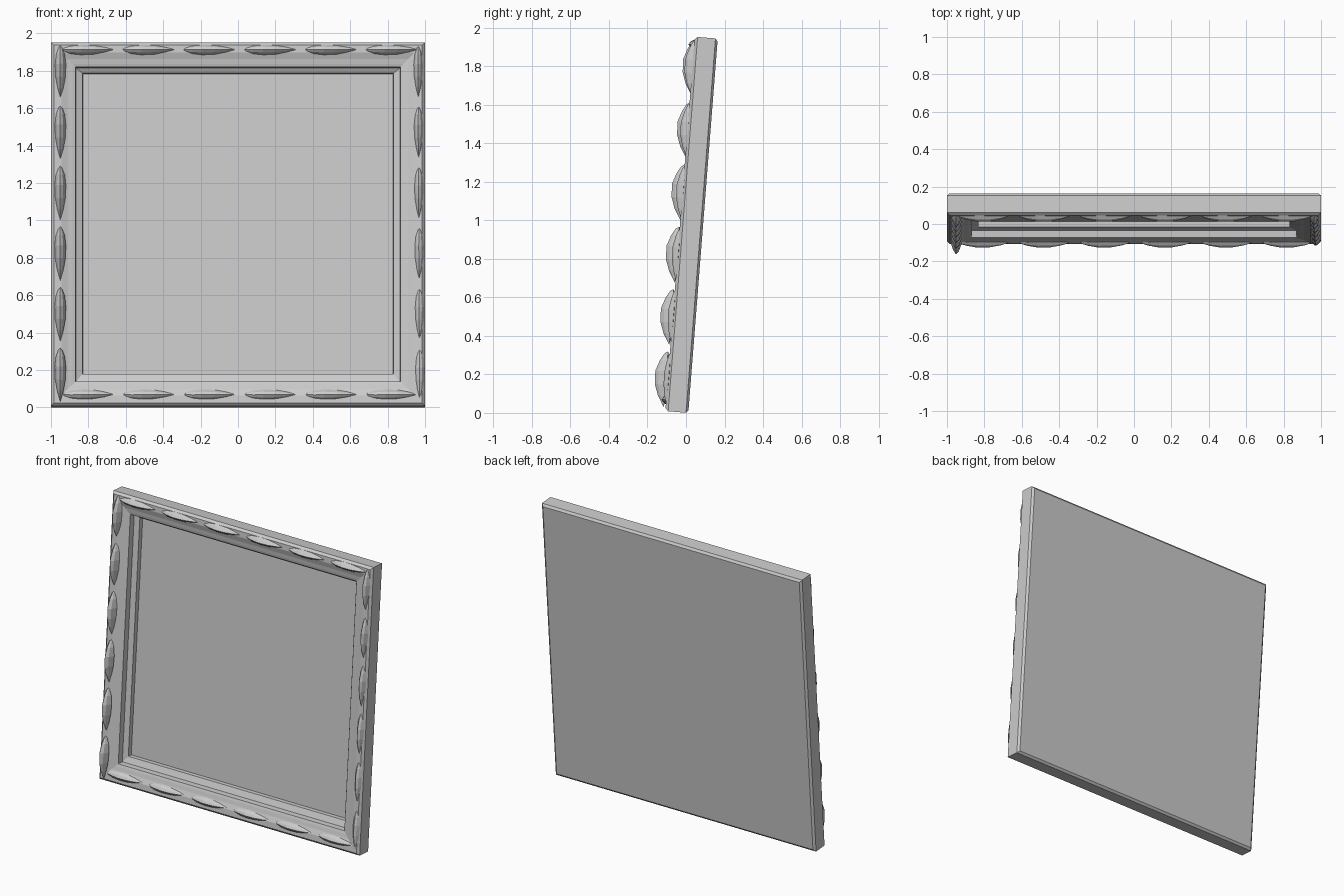
import bpy, bmesh, math
from mathutils import Matrix, Vector

if "Cube" in bpy.data.objects:
    bpy.data.objects.remove(bpy.data.objects["Cube"])

H = 1.95
# Leaning transform: local x = across, y = up the slab, z = out of the front
tilt = math.radians(90 - 4.5)
LEAN = Matrix.Translation((0, 0.012, 0.0)) @ Matrix.Rotation(tilt, 4, 'X')


def finish(name, bm):
    bmesh.ops.recalc_face_normals(bm, faces=bm.faces)
    me = bpy.data.meshes.new(name)
    bm.to_mesh(me)
    bm.free()
    ob = bpy.data.objects.new(name, me)
    bpy.context.collection.objects.link(ob)
    ob.matrix_world = LEAN
    return ob


def ring(bm, d, w):
    up = 0.008 if d > 0.15 else 0
    return [bm.verts.new(p) for p in ((-1 + d, d + up, w), (1 - d, d + up, w),
                                      (1 - d, H - d + up, w), (-1 + d, H - d + up, w))]


# Moulded frame with sunken panel: (inset from the outer edge, height above the back)
profile = [(0.015, 0), (0, 0.012), (0, 0.105), (0.015, 0.12), (0.055, 0.119),
           (0.09, 0.106), (0.115, 0.101), (0.131, 0.096), (0.135, 0.057),
           (0.168, 0.042), (0.17, 0.012)]
bm = bmesh.new()
rings = [ring(bm, d, w) for d, w in profile]
for a, b in zip(rings, rings[1:]):
    for i in range(4):
        j = (i + 1) % 4
        bm.faces.new((a[i], a[j], b[j], b[i]))
bm.faces.new(rings[0])
bm.faces.new(rings[-1])
finish("frame_and_panel", bm)


# Carved leaf: stations (position along length, width factor, height factor)
stations = [(0.04, 0.35, 0.3), (0.16, 0.8, 0.65), (0.36, 1, 1),
            (0.6, 0.9, 0.95), (0.8, 0.55, 0.6)]
section = [(-1, 0), (-0.6, 0.6), (-0.1, 1), (0.5, 0.7), (1, 0), (0, -0.25)]


def leaf(bm, centre, direction, length, half, height):
    d = Vector(direction)
    side = Vector((0, 0, 1)).cross(d)
    start = Vector(centre) - d * length / 2
    loops = []
    for t, fw, fh in stations:
        loops.append([bm.verts.new(start + d * length * t + side * half * fw * s
                                   + Vector((0, 0, height * fh * h))) for s, h in section])
    head = bm.verts.new(start)
    tip = bm.verts.new(start + d * length)
    n = len(section)
    for i in range(n):
        j = (i + 1) % n
        bm.faces.new((head, loops[0][i], loops[0][j]))
        bm.faces.new((tip, loops[-1][j], loops[-1][i]))
        for a, b in zip(loops, loops[1:]):
            bm.faces.new((a[i], b[i], b[j], a[j]))


rows = {k: bmesh.new() for k in ("left", "right", "top", "bottom")}
for i in range(6):
    v = 0.165 + 0.325 * i
    u = -0.8 + 0.325 * i
    k = i / 5
    leaf(rows["left"], (-0.95, v, 0.13 - 0.017 * k), (0, -1, 0), 0.29, 0.03, 0.058)
    leaf(rows["right"], (0.972 - 0.008 * k, v, 0.116), (0, -1, 0), 0.28, 0.025, 0.025 + 0.02 * k)
    leaf(rows["bottom"], (u, 0.06, 0.115), (1, 0, 0), 0.28, 0.028, 0.028)
    leaf(rows["top"], (u, H - 0.04, 0.115), (1, 0, 0), 0.29, 0.028, 0.035)
for name, bm in rows.items():
    finish(name + "_leaves", bm)
